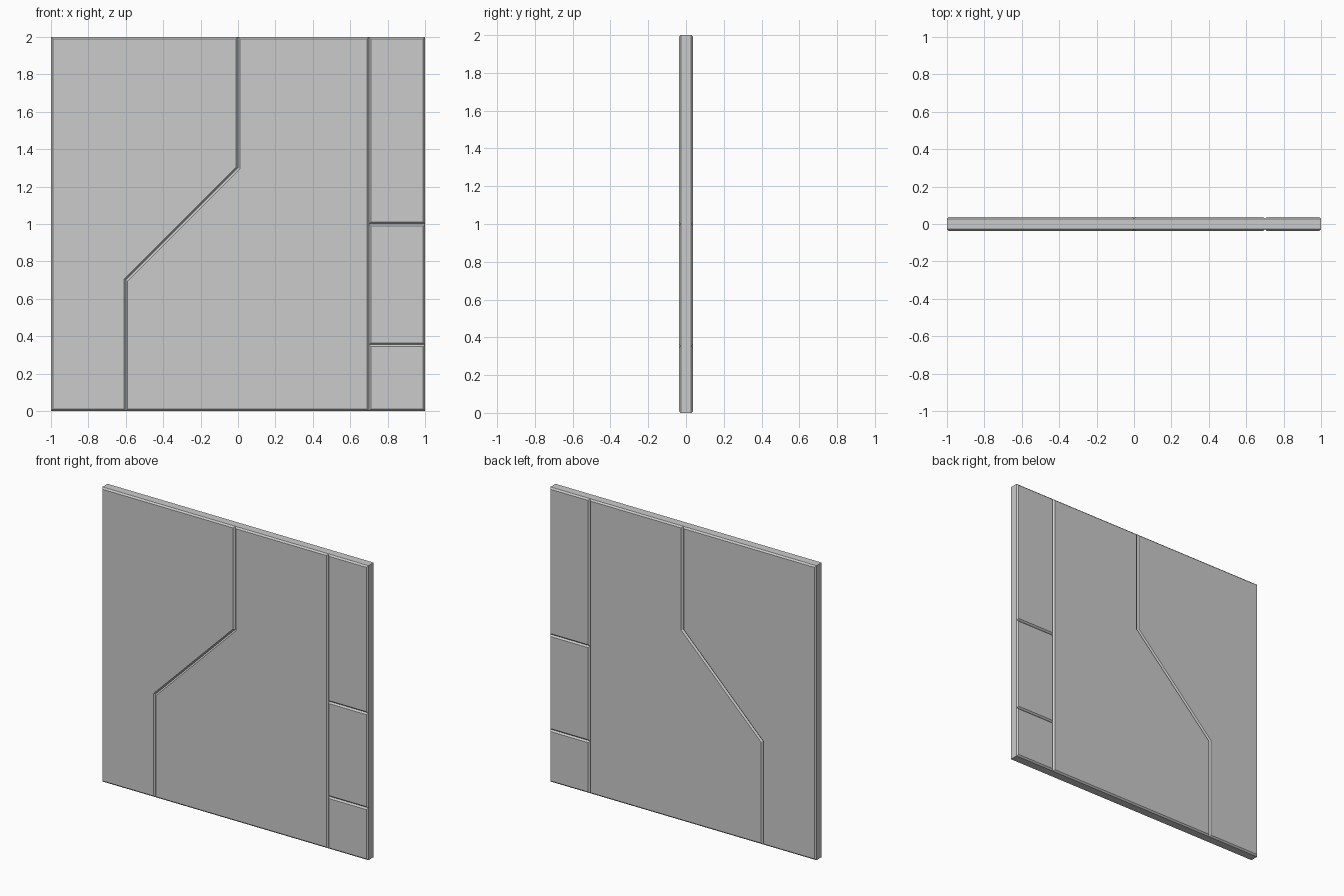
import bpy, bmesh

if "Cube" in bpy.data.objects:
    bpy.data.objects.remove(bpy.data.objects["Cube"])

HALF = 0.0375   # half thickness of the wall
CHAMFER = 0.01  # chamfer around front and back faces


def panel(name, outline):
    """Flat slab from an x/z outline, front and back rims chamfered."""
    bm = bmesh.new()
    face = bm.faces.new([bm.verts.new((x, -HALF, z)) for x, z in outline])
    out = bmesh.ops.extrude_face_region(bm, geom=[face])
    verts = [g for g in out["geom"] if isinstance(g, bmesh.types.BMVert)]
    bmesh.ops.translate(bm, verts=verts, vec=(0, 2 * HALF, 0))
    bmesh.ops.recalc_face_normals(bm, faces=bm.faces)
    rims = [e for e in bm.edges if abs(e.verts[0].co.y - e.verts[1].co.y) < 1e-4]
    bmesh.ops.bevel(bm, geom=rims, offset=CHAMFER, offset_type='OFFSET',
                    segments=1, profile=0.5, affect='EDGES')
    bmesh.ops.recalc_face_normals(bm, faces=bm.faces)
    mesh = bpy.data.meshes.new(name)
    bm.to_mesh(mesh)
    bm.free()
    obj = bpy.data.objects.new(name, mesh)
    bpy.context.collection.objects.link(obj)


# Stepped seam shared by the two large panels
seam = [(-0.6, 0), (-0.6, 0.7), (0, 1.3), (0, 2)]
panel("left_panel", [(-1, 0)] + seam + [(-1, 2)])
panel("middle_panel", [(0.7, 2), (0.7, 0)] + seam)

# Right column of three stacked panels
levels = [0, 0.355, 1.0, 2]
for label, lo, hi in zip(("lower", "centre", "upper"), levels, levels[1:]):
    panel(f"right_{label}_panel", [(0.7, lo), (1, lo), (1, hi), (0.7, hi)])
